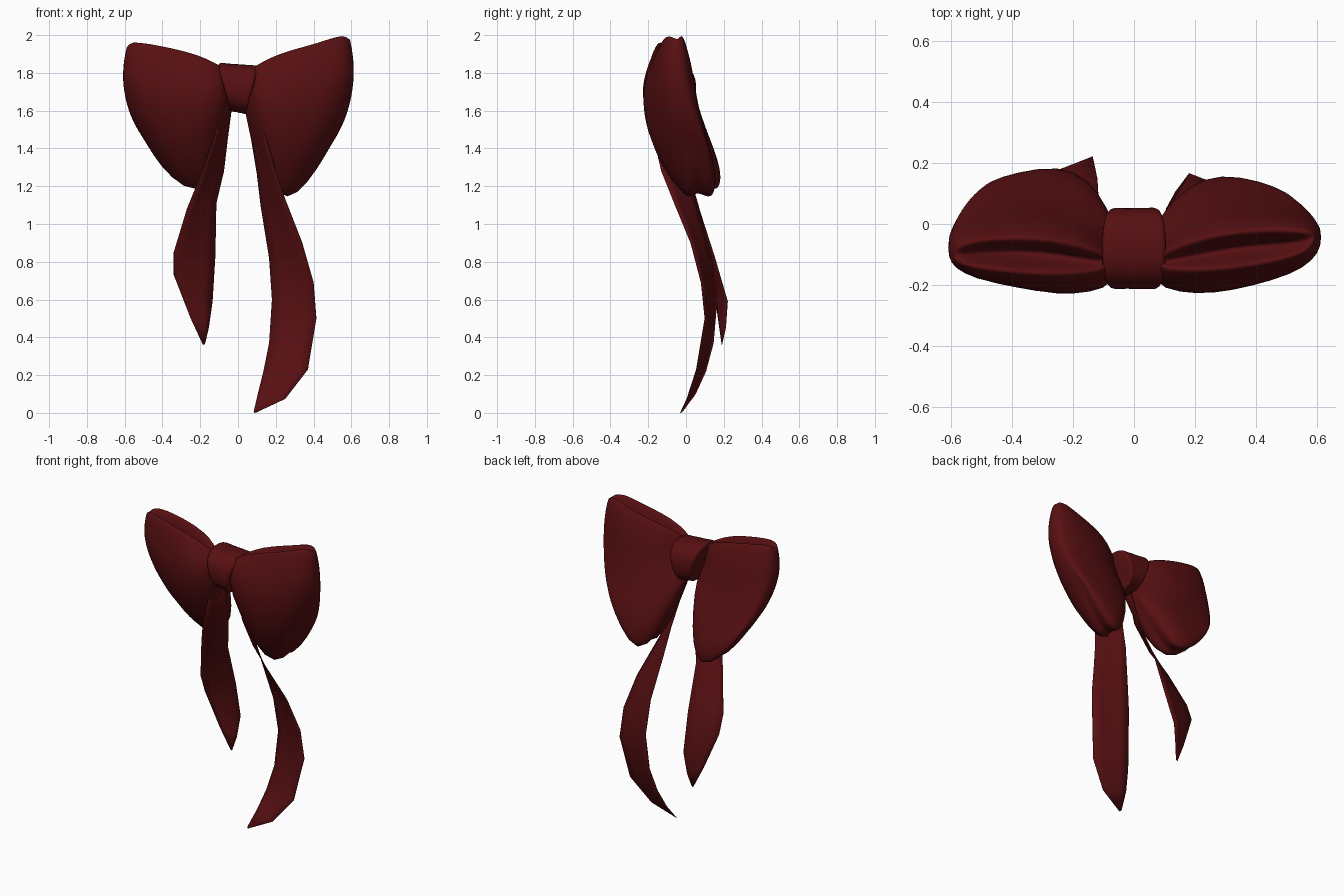
import bpy, bmesh, math

if "Cube" in bpy.data.objects:
    bpy.data.objects.remove(bpy.data.objects["Cube"])

# One satin colour for the whole bow
red = bpy.data.materials.new("dark_red_satin")
red.diffuse_color = (0.097, 0.0050, 0.0060, 1)
red.use_nodes = True
red.node_tree.nodes["Principled BSDF"].inputs["Base Color"].default_value = red.diffuse_color


def make(name, verts, faces, subsurf=0, thick=0):
    me = bpy.data.meshes.new(name)
    me.from_pydata(verts, [], faces)
    bm = bmesh.new()
    bm.from_mesh(me)
    bmesh.ops.recalc_face_normals(bm, faces=bm.faces)
    bm.to_mesh(me)
    bm.free()
    me.materials.append(red)
    ob = bpy.data.objects.new(name, me)
    bpy.context.collection.objects.link(ob)
    if thick:
        m = ob.modifiers.new("thickness", 'SOLIDIFY')
        m.thickness, m.offset = thick, 0
    if subsurf:
        m = ob.modifiers.new("smooth", 'SUBSURF')
        m.levels = m.render_levels = subsurf
    for p in me.polygons:
        p.use_smooth = True
    return ob


def spow(v, e):
    return math.copysign(abs(v) ** e, v)


def loft_faces(rings, n):
    f = [(r * n + k, r * n + (k + 1) % n, (r + 1) * n + (k + 1) % n, (r + 1) * n + k)
         for r in range(rings - 1) for k in range(n)]
    # flat caps that join the front half to the back half
    for b in (0, (rings - 1) * n):
        for k in range(n // 2):
            quad = [b + k, b + k + 1, b + (n - k - 1) % n, b + (n - k) % n]
            f.append(tuple(dict.fromkeys(quad)))
    return f


# Loops: teardrop rings, thin at the top, fan out from the knot to the outer edge
DEPTH = [0.06, 0.12, 0.155, 0.15, 0.12, 0.08, 0.04]
BULGE = [0.0, 0.02, 0.03, 0.035, 0.05, 0.06, 0.068]
GROOVE = [0.05, 0.2, 0.28, 0.27, 0.2, 0.08, 0.0]


def bow_loop(name, side, tops, bottoms, top_y, bottom_y):
    n, verts = 36, []
    for i, ((tx, tz), (bx, bz)) in enumerate(zip(tops, bottoms)):
        dx, dz = tx - bx, tz - bz
        ln = math.hypot(dx, dz)
        t = i / (len(tops) - 1)
        ty = -0.12 + (top_y + 0.12) * t
        by = -0.07 + (bottom_y + 0.07) * min(1, t * 2.2)
        for k in range(n):
            a = 2 * math.pi * k / n
            s, d = spow(math.cos(a), 0.75), spow(math.sin(a), 0.8)
            out = BULGE[i] * (1 - s * s)
            thin = 1 - 0.4 * ((s + 1) / 2) ** 3
            # hollow between the two sheets at the top, pleat at the bottom
            off = min(a, 2 * math.pi - a)
            s -= GROOVE[i] * max(0, 1 - off / 0.45) * 2
            s += GROOVE[i] * 0.4 * max(0, 1 - abs(a - math.pi) / 0.3)
            w = (s + 1) / 2
            # soft creases running outwards from the knot
            crease = 0.012 * math.sin(7 * w + 1) * math.sin(math.pi * (1 - t)) * abs(d)
            y = by + (ty - by) * w - 0.045 * (1 - s * s) - DEPTH[i] * d * thin
            verts.append((bx + dx * w + side * dz / ln * out,
                          y + crease,
                          bz + dz * w - side * dx / ln * out))
    make(name, verts, loft_faces(len(tops), n), subsurf=1)


bow_loop("right_loop", 1,
         [(.07, 1.83), (.16, 1.91), (.28, 1.97), (.42, 2.015), (.53, 2.05), (.575, 2.03), (.592, 1.98)],
         [(.04, 1.60), (.09, 1.40), (.16, 1.20), (.25, 1.085), (.365, 1.20), (.45, 1.34), (.48, 1.40)],
         -0.04, 0.08)
bow_loop("left_loop", -1,
         [(-.07, 1.83), (-.16, 1.905), (-.28, 1.96), (-.42, 2.00), (-.54, 2.015), (-.575, 1.99), (-.588, 1.94)],
         [(-.04, 1.60), (-.08, 1.43), (-.13, 1.25), (-.21, 1.13), (-.35, 1.225), (-.445, 1.355), (-.475, 1.42)],
         -0.10, 0.115)

# Knot: band around the middle, wide at the top and pinched below
verts, n = [], 24
PROFILE = [(-1.0, .75), (-1.0, .93), (-.85, 1.0), (-.3, .96), (.15, .99), (.6, .97), (.9, 1.0), (1.0, .92), (1.0, .75)]
for u, r in PROFILE:
    for k in range(n):
        a = 2 * math.pi * k / n
        half = 0.075 + 0.03 * spow(math.cos(a), 0.7)
        verts.append((u * half, -0.08 - 0.137 * r * spow(math.sin(a), 0.85),
                      1.718 + 0.132 * r * spow(math.cos(a), 0.85) - 0.008 * u))
make("knot", verts, loft_faces(len(PROFILE), n), subsurf=1)


# Tails: ribbon strips between an inner and an outer edge
def tail(name, inner, outer):
    cols, verts = 5, []
    for p, q in zip(inner, outer):
        for c in range(cols):
            f = c / (cols - 1)
            verts.append([p[j] + (q[j] - p[j]) * f for j in range(3)])
    faces = [(r * cols + c, r * cols + c + 1, (r + 1) * cols + c + 1, (r + 1) * cols + c)
             for r in range(len(inner) - 1) for c in range(cols - 1)]
    make(name, verts, faces, thick=0.003)


tail("right_tail",
     [(.03, -.08, 1.64), (.07, -.04, 1.45), (.10, .015, 1.27), (.12, .065, 1.10), (.165, .135, .82),
      (.18, .165, .60), (.165, .145, .37), (.135, .105, .22), (.105, .05, .10), (.083, -.02, .005)],
     [(.08, -.14, 1.66), (.15, -.17, 1.45), (.20, -.13, 1.28), (.25, -.07, 1.13), (.34, .025, .90),
      (.40, .08, .69), (.415, .10, .50), (.37, .055, .23), (.25, .005, .075), (.09, -.03, 0)])
tail("left_tail",
     [(-.03, -.08, 1.64), (-.055, -.04, 1.45), (-.075, .01, 1.28), (-.115, .06, 1.11), (-.12, .15, .83),
      (-.135, .22, .59), (-.155, .21, .45), (-.175, .19, .365)],
     [(-.07, -.14, 1.66), (-.13, -.15, 1.45), (-.20, -.09, 1.25), (-.27, .0, 1.08), (-.34, .095, .85),
      (-.34, .14, .73), (-.25, .17, .50), (-.185, .19, .36)])
